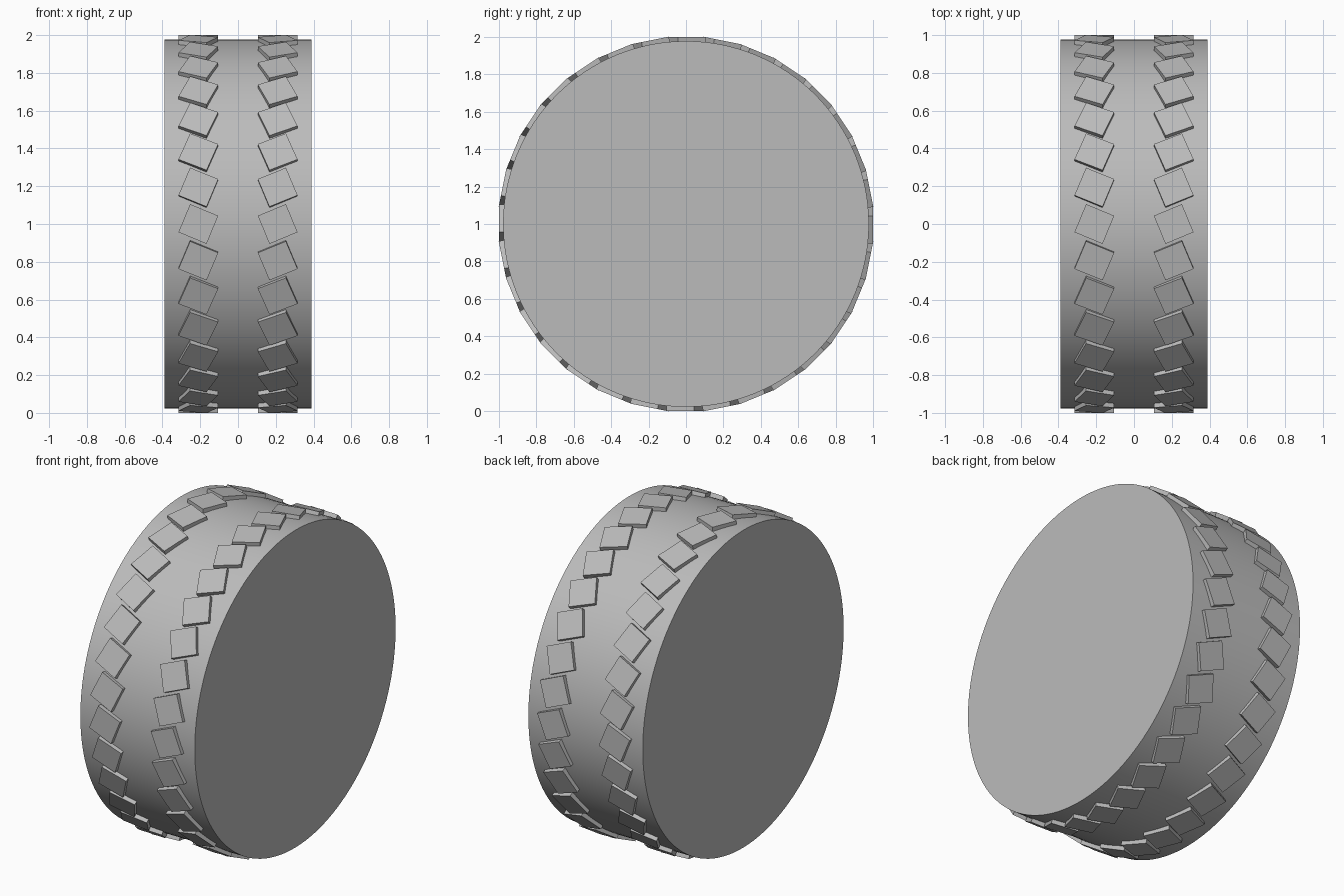
import bpy
import math
from mathutils import Matrix

RADIUS = 0.978
WIDTH = 0.78
COUNT = 32
TREAD_X = 0.21
TREAD_SIZE = 0.161
TREAD_DEPTH = 0.03
TILT = math.radians(22.5)

default = bpy.data.objects.get("Cube")
if default:
    bpy.data.objects.remove(default, do_unlink=True)


def make_material(name, colour):
    mat = bpy.data.materials.new(name)
    mat.use_nodes = True
    mat.diffuse_color = colour
    mat.node_tree.nodes["Principled BSDF"].inputs["Base Color"].default_value = colour
    return mat


grey = make_material("plain grey", (0.5, 0.5, 0.5, 1))

# Wheel body: a closed drum lying along x
bpy.ops.mesh.primitive_cylinder_add(vertices=128, radius=RADIUS, depth=WIDTH,
                                    location=(0, 0, 1), rotation=(0, math.pi / 2, 0))
body = bpy.context.object
body.name = "wheel_body"
body.data.materials.append(grey)
bpy.ops.object.shade_smooth_by_angle(angle=math.radians(30))

# One shared tread block, a thin square plate with its top at z = 0
bpy.ops.mesh.primitive_cube_add(size=1)
template = bpy.context.object
block = template.data
block.name = "tread_block"
block.transform(Matrix.Translation((0, 0, -TREAD_DEPTH / 2))
                @ Matrix.Diagonal((TREAD_SIZE, TREAD_SIZE, TREAD_DEPTH, 1)))
block.materials.append(grey)
bpy.data.objects.remove(template, do_unlink=True)

# Two mirrored rings of tilted tread blocks
for side, sign in (("left", 1), ("right", -1)):
    for i in range(COUNT):
        tread = bpy.data.objects.new(f"{side}_tread_{i + 1}", block)
        bpy.context.collection.objects.link(tread)
        tread.matrix_world = (Matrix.Translation((0, 0, 1))
                              @ Matrix.Rotation(math.tau * i / COUNT, 4, "X")
                              @ Matrix.Translation((sign * TREAD_X, 0, 1))
                              @ Matrix.Rotation(sign * TILT, 4, "Z"))
